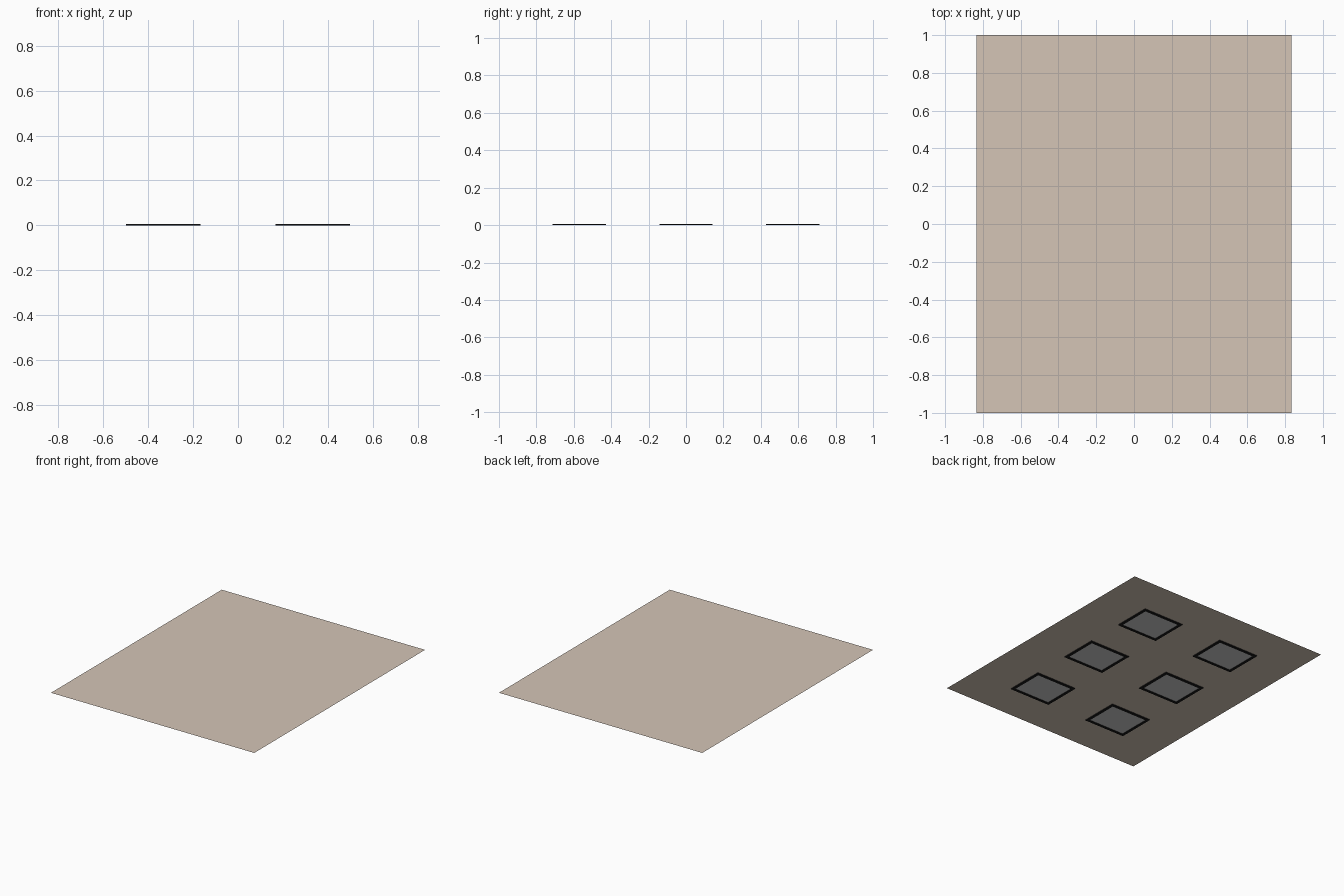
import bpy, bmesh

if "Cube" in bpy.data.objects:
    bpy.data.objects.remove(bpy.data.objects["Cube"])

def mat(name, c):
    m = bpy.data.materials.new(name)
    m.diffuse_color = (*c, 1)
    m.use_nodes = True
    m.node_tree.nodes["Principled BSDF"].inputs["Base Color"].default_value = m.diffuse_color
    return m

TAN = mat("tan", (0.66, 0.56, 0.47))
BLACK = mat("black", (0.01, 0.01, 0.01))

def quad(name, x, y, z, w, d, material=None, up=True):
    bm = bmesh.new()
    vs = [bm.verts.new((x + sx * w / 2, y + sy * d / 2, z))
          for sx, sy in ((-1, -1), (1, -1), (1, 1), (-1, 1))]
    f = bm.faces.new(vs)
    if not up:
        f.normal_flip()
    return finish(bm, name, material)

def finish(bm, name, material):
    me = bpy.data.meshes.new(name)
    bm.to_mesh(me)
    bm.free()
    if material:
        me.materials.append(material)
    ob = bpy.data.objects.new(name, me)
    bpy.context.collection.objects.link(ob)
    return ob

def frame(name, x, y, w, d, t, z0, z1, material):
    # rectangular ring with thickness
    bm = bmesh.new()
    rings = []
    for k, z in ((0, z0), (0, z1), (t, z1), (t, z0)):
        rings.append([bm.verts.new((x + sx * (w / 2 - k), y + sy * (d / 2 - k), z))
                      for sx, sy in ((-1, -1), (1, -1), (1, 1), (-1, 1))])
    for i in range(4):
        a, b = rings[i], rings[(i + 1) % 4]
        for j in range(4):
            n = (j + 1) % 4
            bm.faces.new((a[j], a[n], b[n], b[j]))
    bmesh.ops.recalc_face_normals(bm, faces=bm.faces)
    return finish(bm, name, material)

# thin sheet
W, L = 5 / 3, 2.0
quad("sheet", 0, 0, 0.011, W, L, TAN)

# 2 x 3 grid of framed panels beneath the sheet
pw, pd = W / 5, L / 7
for i in (-1, 1):
    for j in (-1, 0, 1):
        x, y = i * pw, j * 2 * pd
        frame("panel_frame", x, y, pw, pd, 0.02, 0.0, 0.006, BLACK)
        quad("panel", x, y, 0.003, pw - 0.04, pd - 0.04)
